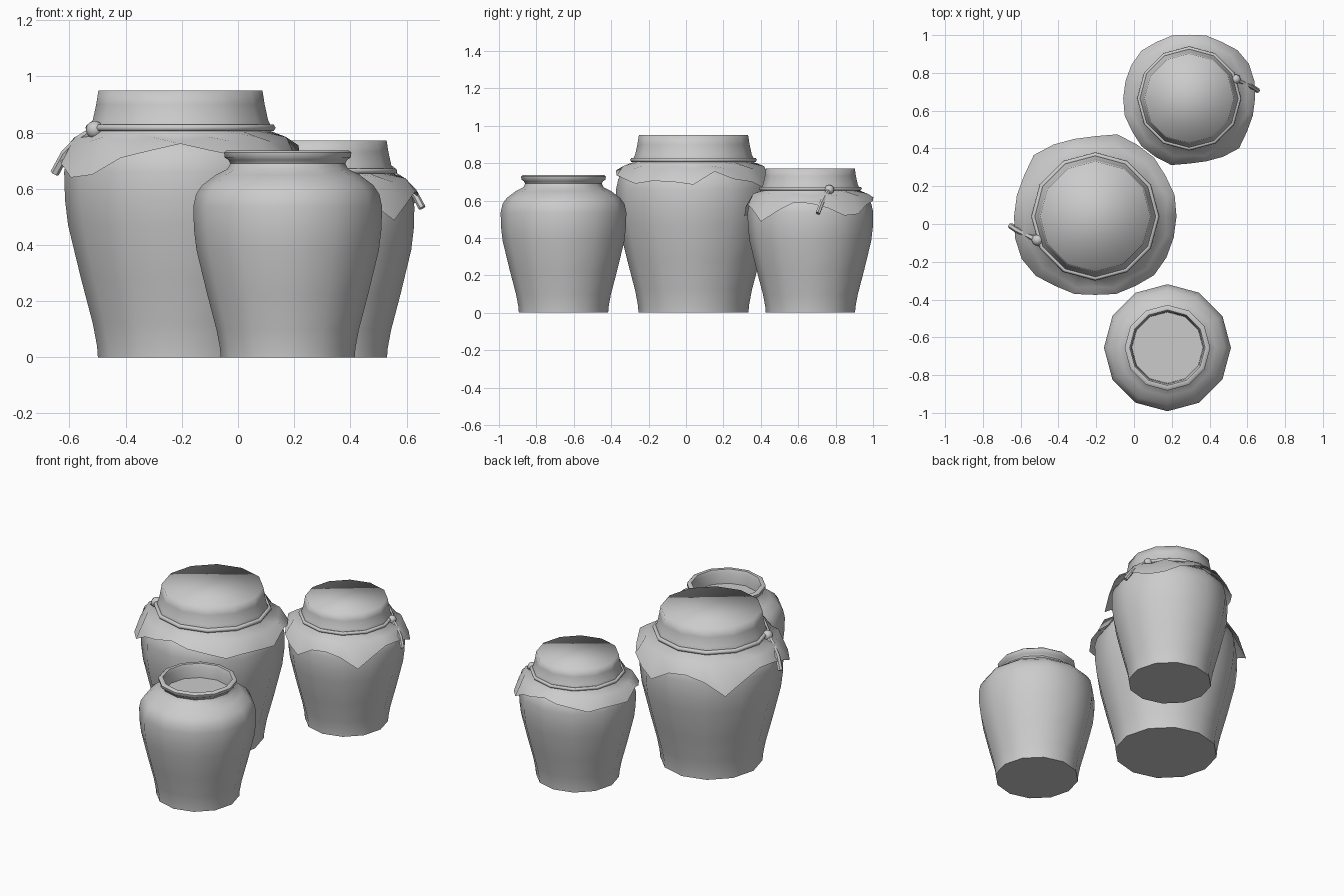
import bpy, bmesh
from math import sin, cos, pi, radians
from mathutils import Matrix, Vector

if "Cube" in bpy.data.objects:
    bpy.data.objects.remove(bpy.data.objects["Cube"])


def finish(name, bm, mat, angle=50):
    bmesh.ops.remove_doubles(bm, verts=bm.verts, dist=1e-5)
    bmesh.ops.recalc_face_normals(bm, faces=bm.faces)
    me = bpy.data.meshes.new(name)
    bm.to_mesh(me)
    bm.free()
    for p in me.polygons:
        p.use_smooth = True
    me.set_sharp_from_angle(angle=radians(angle))
    ob = bpy.data.objects.new(name, me)
    bpy.context.collection.objects.link(ob)
    ob.matrix_world = mat
    return ob


def loft(bm, rings, cap_first=False, cap_last=False):
    rows = [[bm.verts.new(p) for p in r] for r in rings]
    n = len(rows[0])
    for a, b in zip(rows, rows[1:]):
        for i in range(n):
            j = (i + 1) % n
            bm.faces.new((a[i], a[j], b[j], b[i]))
    if cap_first:
        bm.faces.new(rows[0][::-1])
    if cap_last:
        bm.faces.new(rows[-1])


def ring(r, z, n=12):
    return [Vector((r * cos(2 * pi * i / n), r * sin(2 * pi * i / n), z)) for i in range(n)]


def ring24(r, z):
    # twelve-sided ring with an extra point in the middle of each side
    p = ring(r, z)
    return [q for i in range(12) for q in (p[i], (p[i] + p[(i + 1) % 12]) / 2)]


# Jar profile (radius, height): foot, belly, shoulder, neck, lip, inside, filling
PROFILE = [(.294, 0), (.297, .04), (.312, .12), (.354, .28), (.400, .47), (.411, .56),
           (.414, .66), (.402, .715), (.375, .755), (.315, .80), (.265, .825),
           (.252, .85), (.260, .865), (.277, .877), (.279, .898), (.268, .907),
           (.246, .905), (.236, .88), (.232, .80)]

# Ragged hem: (radius, height) every 15 degrees
HEM = [(.430, .685), (.435, .755), (.430, .715), (.440, .700), (.440, .665), (.450, .635),
       (.425, .700), (.425, .710), (.440, .680), (.460, .600), (.435, .670), (.430, .725),
       (.430, .720), (.440, .690), (.450, .640), (.445, .650), (.425, .710), (.425, .735),
       (.415, .760), (.425, .735), (.425, .715), (.440, .690), (.435, .705), (.430, .700)]


def jar(label, mat):
    bm = bmesh.new()
    loft(bm, [ring(r, z) for r, z in PROFILE], True, True)
    finish(label + "_jar", bm, mat)


def cover(label, mat):
    # cloth lid with a ragged skirt
    bm = bmesh.new()
    rings = [ring24(r, z) for r, z in
             [(.292, .95), (.300, .90), (.312, .845), (.322, .825), (.322, .805)]]
    mid, hem = [], []
    for i, (r, z) in enumerate(HEM):
        a = 2 * pi * i / 24
        fold = .012 if i % 2 else -.004
        rm = .378 + fold
        mid.append(Vector((rm * cos(a), rm * sin(a), .772 + fold)))
        hem.append(Vector((r * cos(a), r * sin(a), z)))
    loft(bm, rings + [mid, hem], True)
    finish(label + "_cloth_cover", bm, mat, 180)

    # rope around the neck
    bm = bmesh.new()
    tube = [(.326 + .013 * cos(t), .817 + .013 * sin(t)) for t in
            [2 * pi * k / 6 for k in range(7)]]
    loft(bm, [ring(r, z) for r, z in tube])
    finish(label + "_rope", bm, mat, 180)

    # knot
    bm = bmesh.new()
    bmesh.ops.create_uvsphere(bm, u_segments=8, v_segments=6, radius=.032,
                              matrix=Matrix.Translation((-.305, -.125, .81)))
    finish(label + "_knot", bm, mat, 180)

    # hanging rope end
    path = [Vector(p) for p in [(-.305, -.125, .81), (-.36, -.10, .775),
                                (-.41, -.075, .725), (-.448, -.05, .655)]]
    bm = bmesh.new()
    rows = []
    for i, p in enumerate(path):
        d = (path[min(i + 1, 3)] - path[max(i - 1, 0)]).normalized()
        q = d.to_track_quat('Z', 'Y')
        rows.append([p + q @ v for v in ring(.016, 0, 6)])
    loft(bm, rows, True, True)
    finish(label + "_rope_end", bm, mat)


def place(x, y, s, turn=0):
    return (Matrix.Translation((x, y, 0)) @ Matrix.Rotation(radians(turn), 4, 'Z')
            @ Matrix.Scale(s, 4))


big = place(-.205, .04, 1)
back = place(.292, .665, .812, 180)
jar("large", big)
cover("large", big)
jar("back", back)
cover("back", back)
jar("open", place(.177, -.655, .812))
